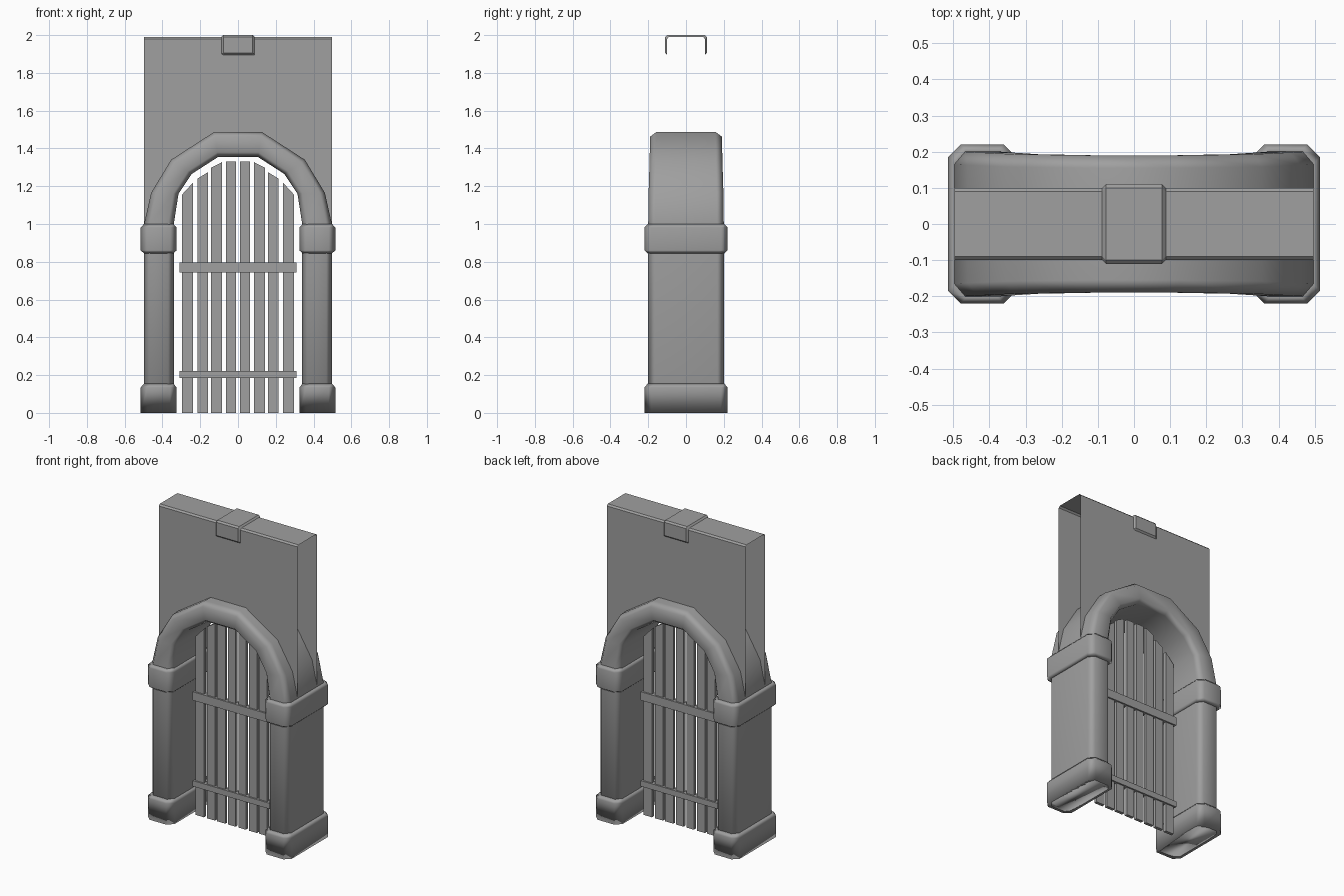
import bpy, bmesh
from mathutils import Vector

cube = bpy.data.objects.get("Cube")
if cube:
    bpy.data.objects.remove(cube, do_unlink=True)

stone = bpy.data.materials.new("plain_grey")
stone.use_nodes = True
GREY = (0.35, 0.35, 0.35, 1)
stone.diffuse_color = GREY
stone.node_tree.nodes["Principled BSDF"].inputs["Base Color"].default_value = GREY


def finish(name, bm, soft=False, solid=True):
    """Turn a bmesh into an object; soft rounds the front edges only."""
    bmesh.ops.remove_doubles(bm, verts=bm.verts, dist=1e-5)
    if solid:
        bmesh.ops.recalc_face_normals(bm, faces=bm.faces)
    bm.normal_update()
    for f in bm.faces:
        f.smooth = soft and (f.normal.y < -0.1 or abs(f.normal.x) > 0.99)
    mesh = bpy.data.meshes.new(name)
    bm.to_mesh(mesh)
    bm.free()
    mesh.materials.append(stone)
    obj = bpy.data.objects.new(name, mesh)
    bpy.context.collection.objects.link(obj)
    if soft:
        obj.modifiers.new("weighted_normals", 'WEIGHTED_NORMAL')
    return obj


def loft(name, rings, closed=True, caps=True, soft=False):
    """Skin a list of equal-length point rings."""
    bm = bmesh.new()
    rows = [[bm.verts.new(p) for p in ring] for ring in rings]
    n = len(rows[0])
    for a, b in zip(rows, rows[1:]):
        for i in range(n if closed else n - 1):
            j = (i + 1) % n
            bm.faces.new((a[i], a[j], b[j], b[i]))
    if caps:
        bm.faces.new(rows[0])
        bm.faces.new(rows[-1])
    return finish(name, bm, soft, solid=caps)


def extrude(name, outline, y0, y1):
    """Extrude an x-z outline in depth."""
    return loft(name, [[(x, y, z) for x, z in outline] for y in (y0, y1)])


# Columns and arch: one chamfered section swept up, over and down
def section(ix, iz, ox, oz, depth):
    inner, outer = Vector((ix, 0, iz)), Vector((ox, 0, oz))
    cut, shy = 0.19, depth - 0.035
    profile = [(0, -shy), (cut, -depth), (1 - cut, -depth), (1, -shy),
               (1, shy), (1 - cut, depth), (cut, depth), (0, shy)]
    return [inner.lerp(outer, t) + Vector((0, y, 0)) for t, y in profile]


stations = [(0.34, 0, 0.497, 0, 0.2),
            (0.34, 1.0, 0.497, 1.0, 0.2),
            (0.315, 1.16, 0.46, 1.165, 0.198),
            (0.245, 1.265, 0.354, 1.34, 0.193),
            (0.105, 1.355, 0.125, 1.488, 0.19)]
left = [section(*s) for s in stations]
right = [section(-a, b, -c, d, e) for a, b, c, d, e in reversed(stations)]
loft("arch_and_columns", left + right, soft=True)


# Column bases and capitals: octagonal blocks with chamfered rims
def block_ring(cx, z, inset):
    hx, hy, c = 0.095 - inset, 0.22 - inset, 0.035
    return [(cx + x, y, z) for x, y in (
        (hx - c, -hy), (hx, c - hy), (hx, hy - c), (hx - c, hy),
        (c - hx, hy), (-hx, hy - c), (-hx, c - hy), (c - hx, -hy))]


for side, s in (("left", 1), ("right", -1)):
    cx = s * 0.42
    loft(side + "_base", [block_ring(cx, 0, 0), block_ring(cx, 0.135, 0),
                          block_ring(cx, 0.155, 0.017)], soft=True)
    loft(side + "_capital", [block_ring(cx, 0.845, 0.017), block_ring(cx, 0.86, 0),
                             block_ring(cx, 0.982, 0), block_ring(cx, 1.0, 0.017)],
         soft=True)

# Upper wall: front and back sheets joined by a bevelled top, open at the ends
bm = bmesh.new()
edge = [(0.497, 0.99), (0.44, 1.16), (0.335, 1.32), (0.12, 1.46)]
lower = edge + [(-x, z) for x, z in reversed(edge)]
top_profile = [(-0.1, 1.98), (-0.09, 1.99), (0.09, 1.99), (0.1, 1.98)]
for y in (-0.1, 0.1):
    for (x0, z0), (x1, z1) in zip(lower, lower[1:]):
        quad = [(x0, z0), (x0, 1.98), (x1, 1.98), (x1, z1)]
        if y < 0:
            quad.reverse()
        quad = quad[::-1] if y < 0 else quad
        face = bm.faces.new([bm.verts.new((x, y, z)) for x, z in quad])
        face.normal_update()
        if face.normal.y * y < 0:
            face.normal_flip()
for (y0, z0), (y1, z1) in zip(top_profile, top_profile[1:]):
    bm.faces.new([bm.verts.new(p) for p in (
        (-0.497, y0, z0), (0.497, y0, z0), (0.497, y1, z1), (-0.497, y1, z1))])
finish("upper_wall", bm, solid=False)

# Keystone clip: raised strap folded over the top of the wall
hug = [(-0.1, 1.895), (-0.1, 1.9), (-0.1, 1.98), (-0.09, 1.99)]
raised = [(-0.1, 1.895), (-0.11, 1.905), (-0.11, 1.99), (-0.1, 2.0)]


def strap_ring(x, half):
    return [(x, y, z) for y, z in half + [(-y, z) for y, z in reversed(half)]]


loft("keystone_clip", [strap_ring(0.088, hug), strap_ring(0.078, raised),
                       strap_ring(-0.078, raised), strap_ring(-0.088, hug)],
     closed=False, caps=False)

# Gate: upright slats cut to the arch, and two cross bands
slats = [(0.01, 0.063, 1.33, 1.33), (0.084, 0.142, 1.328, 1.298),
         (0.158, 0.215, 1.275, 1.24), (0.237, 0.297, 1.22, 1.155)]
for side, s in (("left", 1), ("right", -1)):
    for i, (x0, x1, z0, z1) in enumerate(slats):
        extrude(f"{side}_slat_{i + 1}",
                [(s * x0, 0), (s * x1, 0), (s * x1, z1), (s * x0, z0)], -0.01, 0.01)
for name, z0, z1 in (("lower_band", 0.185, 0.222), ("upper_band", 0.742, 0.797)):
    extrude(name, [(-0.31, z0), (0.31, z0), (0.31, z1), (-0.31, z1)], -0.02, 0.02)
